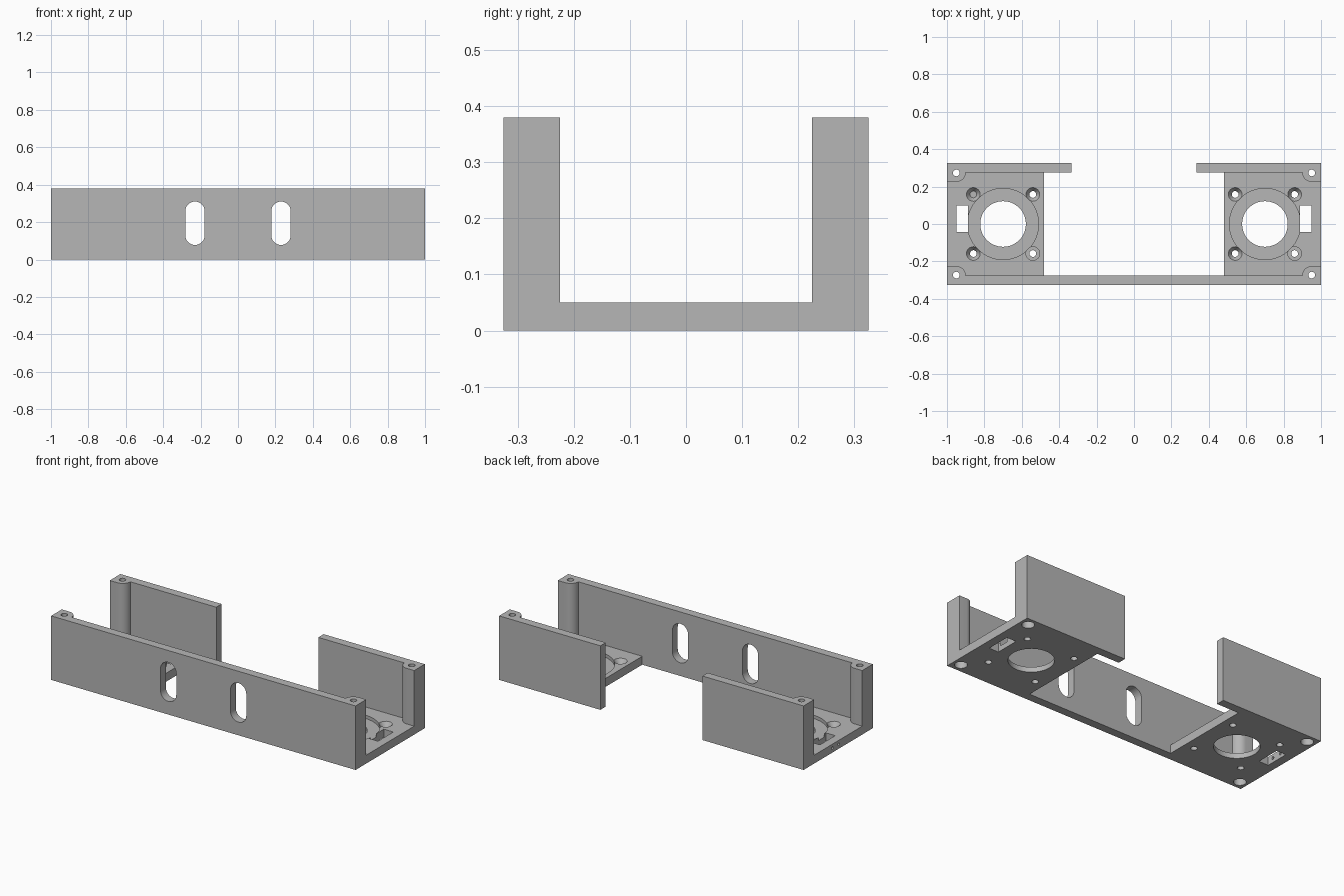
import bpy, bmesh, math
from mathutils import Matrix

if "Cube" in bpy.data.objects:
    bpy.data.objects.remove(bpy.data.objects["Cube"], do_unlink=True)

grey = bpy.data.materials.new("grey plastic")
grey.use_nodes = True
GREY = (0.47, 0.47, 0.47, 1)
grey.diffuse_color = GREY
grey.node_tree.nodes["Principled BSDF"].inputs["Base Color"].default_value = GREY

ALONG_X = Matrix.Rotation(math.pi / 2, 4, 'Z') @ Matrix.Rotation(math.pi / 2, 4, 'X')
ALONG_Y = Matrix.Rotation(math.pi / 2, 4, 'X')   # profile (x, z), extruded to -y
HEIGHT, FLOOR, WALL, DEPTH = 0.38, 0.05, 0.05, 0.325


def make_object(name, bm):
    bmesh.ops.recalc_face_normals(bm, faces=bm.faces)
    mesh = bpy.data.meshes.new(name)
    bm.to_mesh(mesh)
    bm.free()
    mesh.materials.append(grey)
    obj = bpy.data.objects.new(name, mesh)
    bpy.context.collection.objects.link(obj)
    return obj


def prism(name, points, low, high, matrix=Matrix()):
    bm = bmesh.new()
    face = bm.faces.new([bm.verts.new((x, y, low)) for x, y in points])
    top = bmesh.ops.extrude_face_region(bm, geom=[face])["geom"]
    bmesh.ops.translate(bm, vec=(0, 0, high - low),
                        verts=[v for v in top if isinstance(v, bmesh.types.BMVert)])
    bm.transform(matrix)
    return make_object(name, bm)


def arc(cx, cy, r, start, end, steps):
    return [(cx + r * math.cos(math.radians(start + (end - start) * i / steps)),
             cy + r * math.sin(math.radians(start + (end - start) * i / steps)))
            for i in range(steps + 1)]


def circle(cx, cy, r, steps=32):
    return arc(cx, cy, r, 0, 360, steps)[:-1]


def rect(x0, x1, y0, y1):
    return [(x0, y0), (x1, y0), (x1, y1), (x0, y1)]


def combine(body, tool, operation):
    mod = body.modifiers.new(tool.name, 'BOOLEAN')
    mod.operation, mod.solver, mod.object = operation, 'EXACT', tool
    bpy.context.view_layer.objects.active = body
    bpy.ops.object.modifier_apply(modifier=mod.name)
    bpy.data.objects.remove(tool, do_unlink=True)


# Front wall with a rounded screw post at each end
inner = DEPTH - WALL
post = [(1, -DEPTH), (1, -0.225)] + arc(0.95, -inner, 0.05, 90, 180, 10)
body = prism("bracket_body", post + [(-x, y) for x, y in reversed(post)], 0, HEIGHT)

# Back walls with posts, and motor floors
back = [(0.335, DEPTH), (0.335, inner)] + [(x, -y) for x, y in reversed(post)][:-1] + [(1, DEPTH)]
for s in (-1, 1):
    combine(body, prism("back_wall", [(s * x, y) for x, y in back], 0, HEIGHT), 'UNION')
    combine(body, prism("motor_floor", rect(s * 0.48, s, -0.3, 0.3), 0, FLOOR), 'UNION')

cutters = []
for s in (-1, 1):
    cx = s * 0.70
    # Motor opening with its shallow ring recess
    cutters.append(prism("ring_recess", circle(cx, 0, 0.19, 64), 0.03, 0.1))
    cutters.append(prism("motor_opening", circle(cx, 0, 0.122, 48), -0.1, 0.1))
    # Cable window and the two pin holes leading into it
    cutters.append(prism("cable_window", rect(s * 0.888, s * 0.95, -0.043, 0.1), -0.1, 0.1))
    for y in (-0.005, 0.055):
        cutters.append(prism("pin_hole", circle(y, 0.027, 0.008, 16),
                             min(s * 0.92, s * 1.1), max(s * 0.92, s * 1.1), ALONG_X))
    # Countersunk motor screw holes
    for dx in (-0.159, 0.159):
        for y in (-0.158, 0.158):
            cutters.append(prism("screw_hole", circle(cx + dx, y, 0.018, 24), -0.1, 0.1))
            bm = bmesh.new()
            bmesh.ops.create_cone(bm, cap_ends=True, segments=24, radius1=0.018, radius2=0.038,
                                  depth=0.03, matrix=Matrix.Translation((cx + dx, y, 0.037)))
            cutters.append(make_object("countersink", bm))
    # Post bores, wider at the foot
    for y in (-0.273, 0.273):
        cutters.append(prism("post_bore", circle(s * 0.95, y, 0.018, 24), -0.1, 0.5))
        cutters.append(prism("post_counterbore", circle(s * 0.95, y, 0.034, 24), -0.1, 0.04))
    # Upright rounded slot through the front wall
    slot = arc(s * 0.23, 0.258, 0.052, 0, 180, 16) + arc(s * 0.23, 0.13, 0.052, 180, 360, 16)
    cutters.append(prism("front_slot", slot, 0.2, 0.4, ALONG_Y))

for cutter in cutters:
    combine(body, cutter, 'DIFFERENCE')

bpy.ops.object.select_all(action='DESELECT')
body.select_set(True)
bpy.context.view_layer.objects.active = body
bpy.ops.object.shade_smooth_by_angle(angle=math.radians(30))
